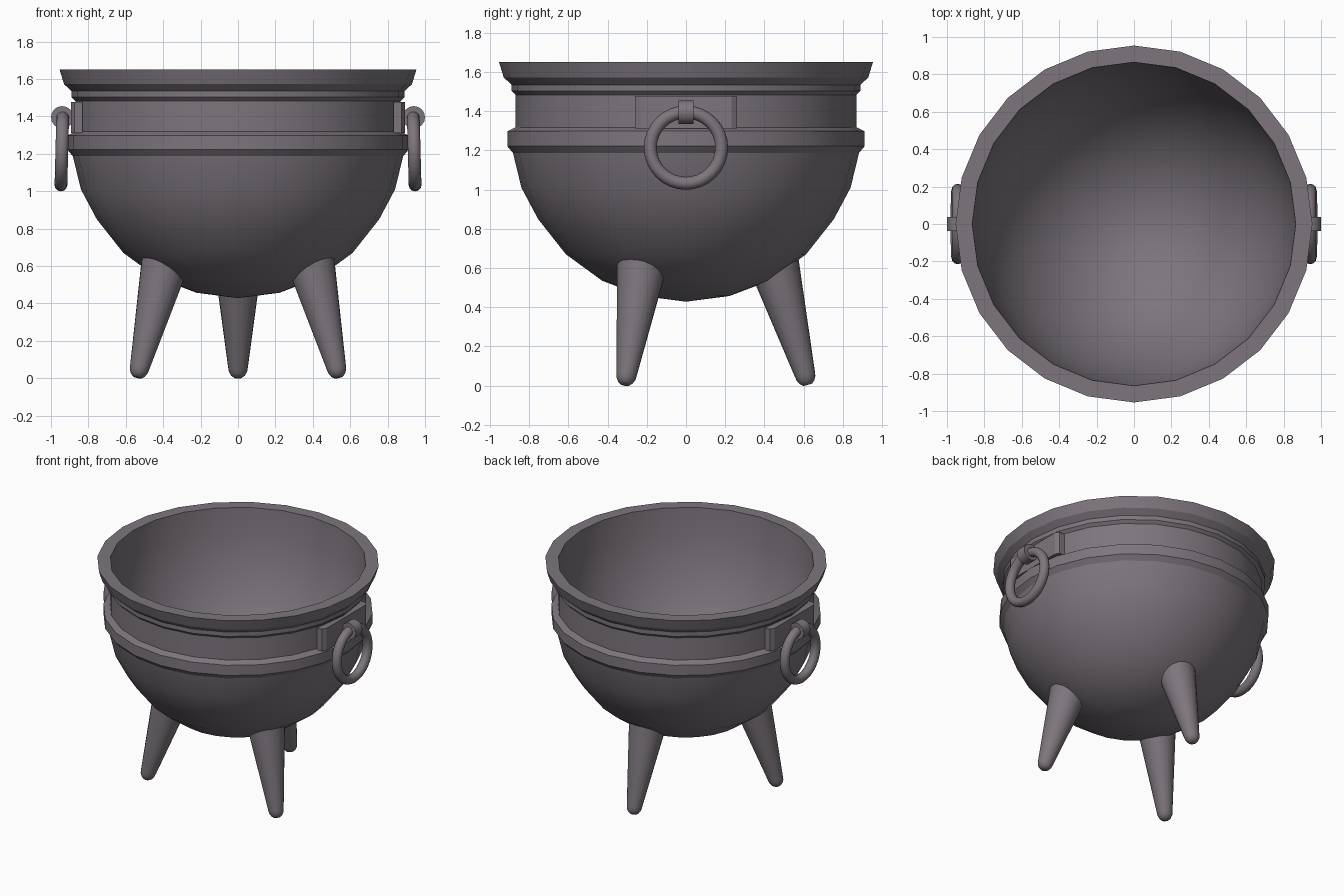
import bpy, bmesh, math
from mathutils import Vector, Matrix

if "Cube" in bpy.data.objects:
    bpy.data.objects.remove(bpy.data.objects["Cube"])

iron = bpy.data.materials.new("dark iron")
iron.diffuse_color = (0.205, 0.18, 0.205, 1)
iron.use_nodes = True
iron.node_tree.nodes["Principled BSDF"].inputs["Base Color"].default_value = iron.diffuse_color


def finish(name, bm, angle=30):
    bmesh.ops.recalc_face_normals(bm, faces=bm.faces)
    me = bpy.data.meshes.new(name)
    bm.to_mesh(me)
    bm.free()
    ob = bpy.data.objects.new(name, me)
    bpy.context.collection.objects.link(ob)
    me.materials.append(iron)
    bpy.ops.object.select_all(action='DESELECT')
    ob.select_set(True)
    bpy.context.view_layer.objects.active = ob
    bpy.ops.object.shade_smooth_by_angle(angle=math.radians(angle))
    return ob


def skin(bm, rings, closed=False):
    """Join successive rings of vertices with quads."""
    pairs = list(zip(rings, rings[1:])) + ([(rings[-1], rings[0])] if closed else [])
    for a, b in pairs:
        n = len(a)
        for i in range(n):
            bm.faces.new((a[i], a[(i + 1) % n], b[(i + 1) % n], b[i]))


def circle(n):
    return [(math.cos(2 * math.pi * i / n), math.sin(2 * math.pi * i / n)) for i in range(n)]


# Pot body: outer bowl, belt, neck, flared rim and hollow inside, turned in 24 steps
RIM_Z, DEPTH = 1.65, 1.12
profile = [(0.222, 0.457), (0.428, 0.535), (0.613, 0.67), (0.755, 0.85), (0.84, 1.01),
           (0.883, 1.187), (0.912, 1.222), (0.912, 1.298), (0.87, 1.318),
           (0.87, 1.483), (0.89, 1.503), (0.89, 1.535), (0.93, 1.572), (0.954, RIM_Z)]
profile += [(0.865 * math.cos(math.radians(d)), RIM_Z - DEPTH * math.sin(math.radians(d)))
            for d in range(0, 90, 10)]

bm = bmesh.new()
rings = [[bm.verts.new((r * c, r * s, z)) for c, s in circle(24)] for r, z in profile]
skin(bm, rings)
for ring, z in ((rings[0], 0.428), (rings[-1], RIM_Z - DEPTH)):
    tip = bm.verts.new((0, 0, z))
    for i in range(24):
        bm.faces.new((ring[i], ring[(i + 1) % 24], tip))
finish("pot_body", bm, 20)


# Legs: tapered, round-footed, with the top trimmed just inside the bowl
def leg(name, azimuth):
    bm = bmesh.new()
    foot, top = Vector((0.609, 0, 0.05)), Vector((0.455, 0, 0.60))
    axis = (top - foot).normalized()
    side = Vector((0, 1, 0))
    out = side.cross(axis)
    length = (top - foot).length
    rings = []
    for t, r in ((-0.048, 0.022), (-0.035, 0.038), (-0.015, 0.049), (0.01, 0.053)):
        rings.append([bm.verts.new(foot + axis * t + (out * c + side * s) * r)
                      for c, s in circle(20)])
    last = []
    for c, s in circle(20):
        t = 0.01
        while True:
            r = 0.053 + 0.073 * t / length
            p = foot + axis * t + (out * c + side * s) * r
            q = (math.hypot(p.x, p.y) / 0.858) ** 2 + ((p.z - 1.2) / 0.772) ** 2
            if q < 0.925 or t > 0.8:
                break
            t += 0.004
        last.append(bm.verts.new(p))
    rings.append(last)
    skin(bm, rings)
    bm.faces.new(rings[0])
    bm.faces.new(last)
    bm.transform(Matrix.Rotation(math.radians(azimuth), 4, 'Z'))
    finish(name, bm, 40)


for name, az in (("back_leg", 90), ("front_left_leg", 210), ("front_right_leg", 330)):
    leg(name, az)

# Handles: plate, rounded lug and hanging ring on each side
plan = [(0.832, -0.26), (0.875, -0.26), (0.893, -0.232), (0.893, 0.232),
        (0.875, 0.26), (0.832, 0.26), (0.856, 0.1), (0.856, -0.1)]
for label, sx in (("right", 1), ("left", -1)):
    bm = bmesh.new()
    rings = [[bm.verts.new((sx * x, y, z)) for x, y in plan] for z in (1.312, 1.477)]
    skin(bm, rings)
    bm.faces.new(rings[0])
    bm.faces.new(rings[1])
    finish(label + "_handle_plate", bm)

    bm = bmesh.new()
    rings = [[bm.verts.new((sx * (0.94 + 0.06 * c), y, 1.395 + 0.06 * s)) for c, s in circle(16)]
             for y in (-0.038, 0.038)]
    skin(bm, rings)
    bm.faces.new(rings[0])
    bm.faces.new(rings[1])
    finish(label + "_handle_lug", bm)

    bm = bmesh.new()
    rings = []
    for c, s in circle(32):
        rings.append([bm.verts.new((0.034 * v, (0.182 + 0.033 * u) * c, (0.182 + 0.033 * u) * s))
                      for u, v in circle(12)])
    skin(bm, rings, closed=True)
    bm.transform(Matrix.Translation((sx * 0.942, 0, 1.214))
                 @ Matrix.Rotation(math.radians(-1.5 * sx), 4, 'Y'))
    finish(label + "_handle_ring", bm, 60)
